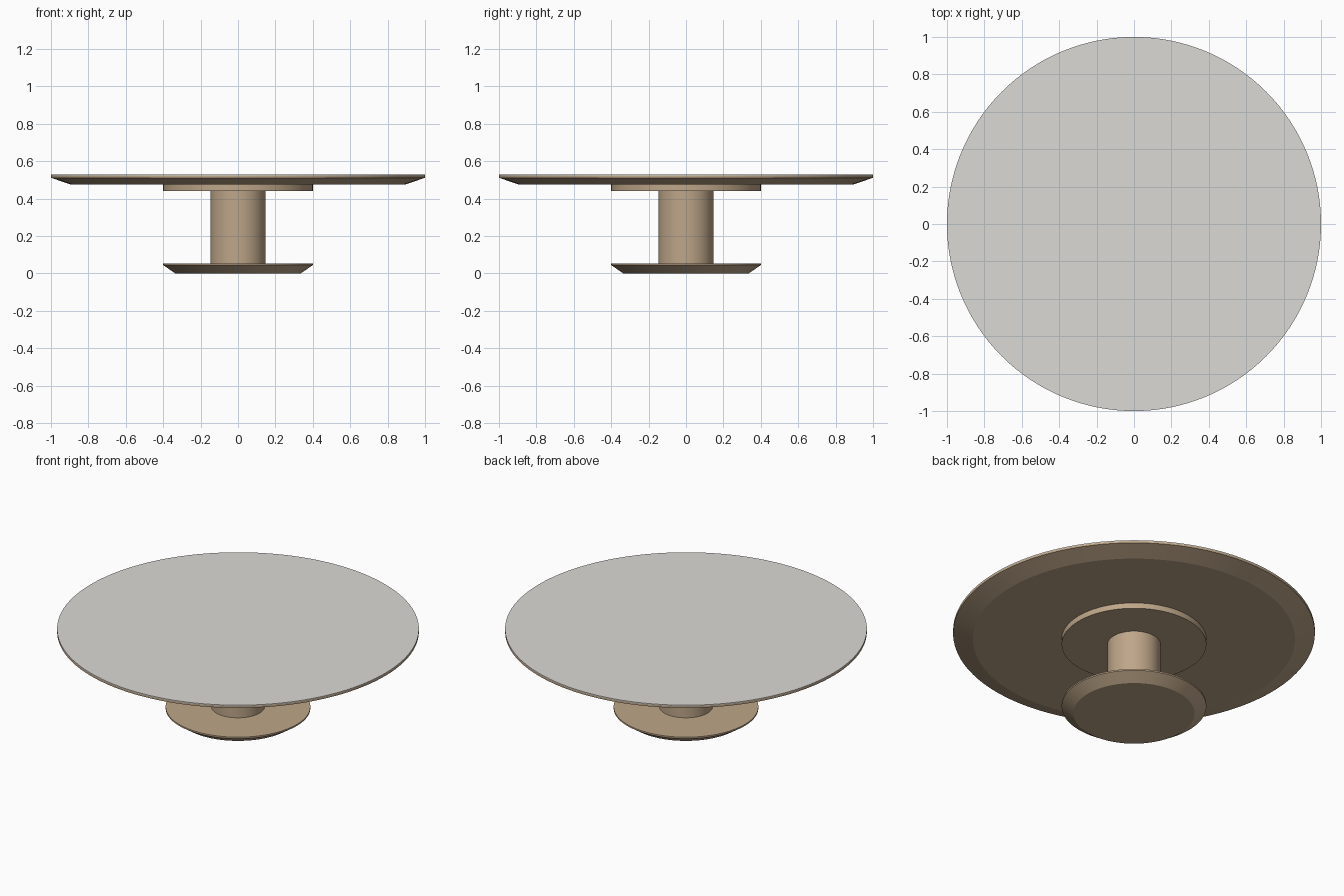
import bpy, bmesh, math

if "Cube" in bpy.data.objects:
    bpy.data.objects.remove(bpy.data.objects["Cube"])

SEGMENTS = 128


def material(name, rgb):
    m = bpy.data.materials.new(name)
    m.diffuse_color = (*rgb, 1.0)
    m.use_nodes = True
    m.node_tree.nodes["Principled BSDF"].inputs["Base Color"].default_value = m.diffuse_color
    return m


wood = material("light_wood", (0.515, 0.381, 0.25))
stone = material("pale_grey", (0.71, 0.70, 0.665))


def turned(name, profile, mat):
    """Solid of revolution from (radius, height) points, bottom to top, capped."""
    bm = bmesh.new()
    rings = []
    for r, z in profile:
        rings.append([bm.verts.new((r * math.cos(2 * math.pi * i / SEGMENTS),
                                    r * math.sin(2 * math.pi * i / SEGMENTS), z))
                      for i in range(SEGMENTS)])
    for low, high in zip(rings, rings[1:]):
        for i in range(SEGMENTS):
            j = (i + 1) % SEGMENTS
            bm.faces.new((low[i], low[j], high[j], high[i]))
    bm.faces.new(rings[0][::-1])
    bm.faces.new(rings[-1])
    mesh = bpy.data.meshes.new(name)
    bm.to_mesh(mesh)
    bm.free()
    mesh.materials.append(mat)
    obj = bpy.data.objects.new(name, mesh)
    bpy.context.collection.objects.link(obj)
    bpy.ops.object.select_all(action='DESELECT')
    obj.select_set(True)
    bpy.context.view_layer.objects.active = obj
    bpy.ops.object.shade_smooth_by_angle(angle=math.radians(15))
    return obj


# Foot with an undercut edge
turned("base", [(0.335, 0.0), (0.40, 0.044), (0.40, 0.053)], wood)
# Central column
turned("column", [(0.147, 0.053), (0.147, 0.44)], wood)
# Mounting disc under the top
turned("support_plate", [(0.40, 0.44), (0.40, 0.474)], wood)
# Table top with an undercut edge
turned("table_top", [(0.89, 0.474), (1.0, 0.511), (1.0, 0.523)], wood)
# Thin inlay surface
turned("top_surface", [(1.0, 0.523), (1.0, 0.528)], stone)
